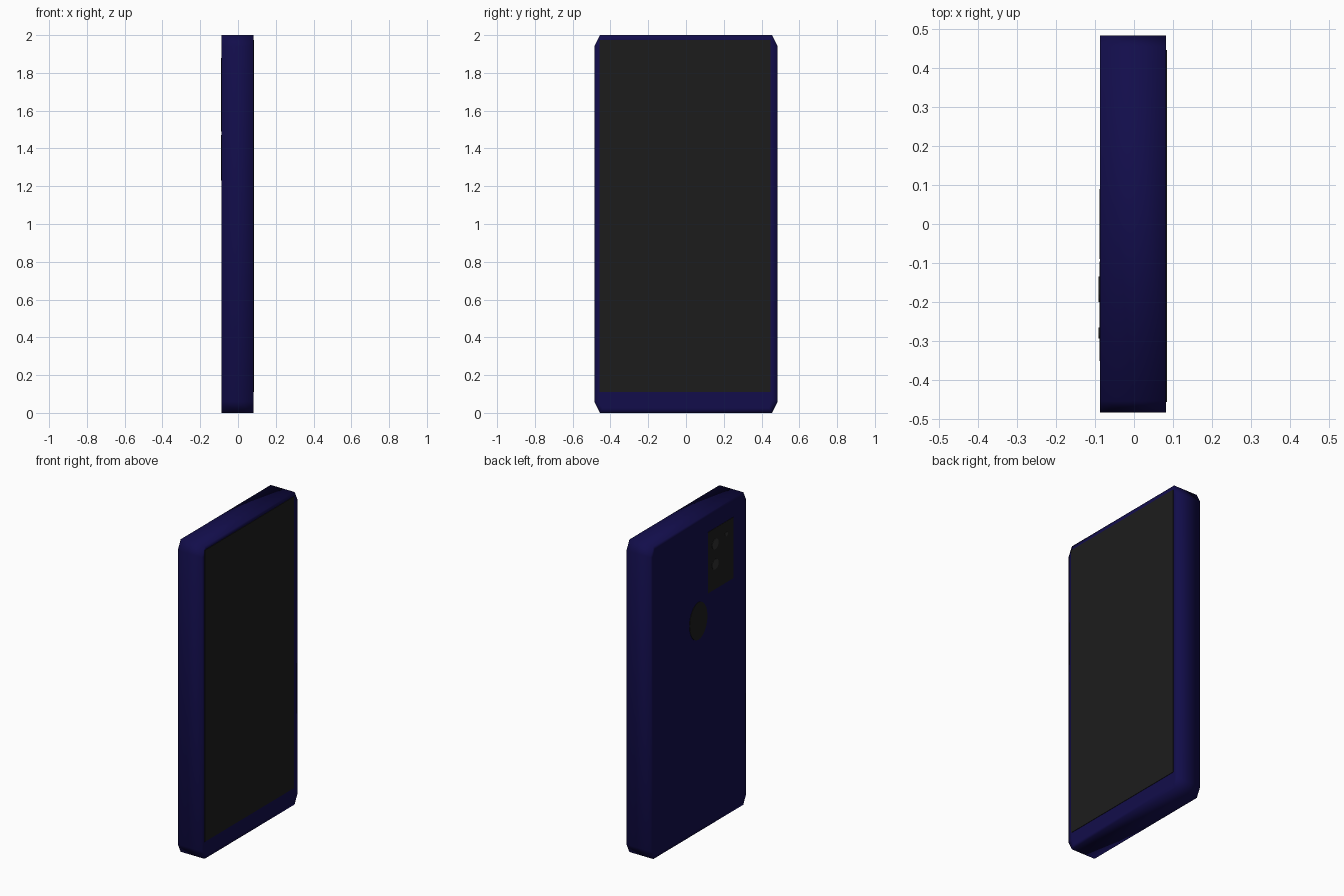
import bpy, bmesh, math

if "Cube" in bpy.data.objects:
    bpy.data.objects.remove(bpy.data.objects["Cube"])


def material(name, rgb):
    m = bpy.data.materials.new(name)
    m.diffuse_color = (*rgb, 1)
    m.use_nodes = True
    m.node_tree.nodes["Principled BSDF"].inputs["Base Color"].default_value = m.diffuse_color
    return m


NAVY = material("navy_shell", (0.006, 0.004, 0.07))
BLACK = material("black_glass", (0.012, 0.012, 0.012))
GREY = material("lens_grey", (0.03, 0.03, 0.03))


def prism(name, outline, xs, mat, inset=0.0, smooth=False):
    """Extrude a (y, z) outline along x through the given stations."""
    bm = bmesh.new()
    rings = [[bm.verts.new((x, y, z)) for y, z in outline] for x in xs]
    n = len(outline)
    for a, b in zip(rings, rings[1:]):
        for i in range(n):
            j = (i + 1) % n
            bm.faces.new((a[i], a[j], b[j], b[i]))
    caps = [bm.faces.new(rings[0][::-1]), bm.faces.new(rings[-1])]
    bmesh.ops.recalc_face_normals(bm, faces=bm.faces)
    if inset:
        bmesh.ops.inset_individual(bm, faces=caps, thickness=inset)
    for f in bm.faces:
        f.smooth = smooth
    me = bpy.data.meshes.new(name)
    bm.to_mesh(me)
    bm.free()
    me.materials.append(mat)
    ob = bpy.data.objects.new(name, me)
    bpy.context.collection.objects.link(ob)
    return ob


def rect(y0, y1, z0, z1):
    return [(y0, z0), (y1, z0), (y1, z1), (y0, z1)]


def oval(y, z, ry, rz, n):
    return [(y + ry * math.cos(2 * math.pi * i / n),
             z + rz * math.sin(2 * math.pi * i / n)) for i in range(n)]


# Shell: rectangle with clipped corners, softly shaded around its rim
W, H, CY, CZ = 0.485, 2.0, 0.03, 0.06
shell = [(-W + CY, 0), (W - CY, 0), (W, CZ), (W, H - CZ),
         (W - CY, H), (-W + CY, H), (-W, H - CZ), (-W, CZ)]
prism("phone_body", shell, (-0.087, 0.0, 0.082), NAVY, inset=0.03, smooth=True)

# Display on the +x face
prism("screen", rect(-0.457, 0.447, 0.11, 1.975), (0.075, 0.085), BLACK)

# Back details on the -x face
prism("camera_panel", rect(-0.352, -0.097, 1.49, 1.88), (-0.089, -0.08), BLACK)
prism("fingerprint_sensor", oval(0.0, 1.35, 0.09, 0.12, 24), (-0.089, -0.08), BLACK)
for i, z in enumerate((1.78, 1.65)):
    prism(f"camera_lens_{i + 1}", oval(-0.168, z, 0.033, 0.033, 16), (-0.091, -0.08), GREY)
prism("camera_flash", oval(-0.28, 1.80, 0.014, 0.014, 12), (-0.091, -0.08), GREY)
